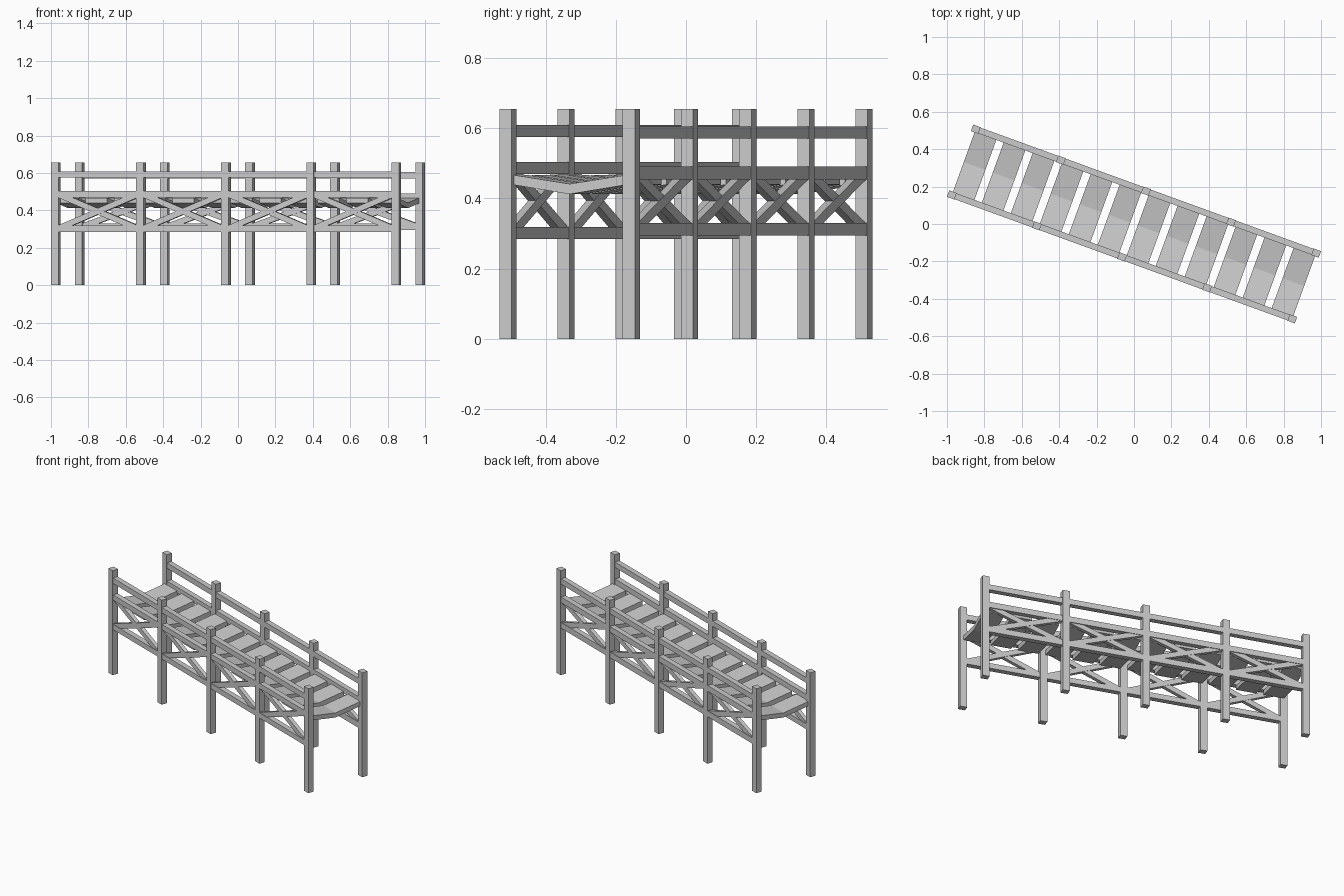
import bpy, bmesh, math
from mathutils import Matrix

if "Cube" in bpy.data.objects:
    bpy.data.objects.remove(bpy.data.objects["Cube"])

L, W = 0.9686, 0.187            # half spacing of the outer posts along / across
PX, PY, PH = 0.042, 0.037, 0.655
BAYS = 4
TURN = Matrix.Rotation(math.radians(-20), 4, 'Z')   # the bridge stands diagonally


def finish(name, bm):
    bmesh.ops.recalc_face_normals(bm, faces=bm.faces)
    me = bpy.data.meshes.new(name)
    bm.to_mesh(me)
    bm.free()
    ob = bpy.data.objects.new(name, me)
    bpy.context.collection.objects.link(ob)
    ob.matrix_world = TURN
    return ob


def box(name, center, size, tilt=0.0):
    bm = bmesh.new()
    m = (Matrix.Translation(center) @ Matrix.Rotation(tilt, 4, 'Y')
         @ Matrix.Diagonal((*size, 1)))
    bmesh.ops.create_cube(bm, size=1, matrix=m)
    return finish(name, bm)


def rail(name, y, z0, z1, thick):
    box(name, (0, y, (z0 + z1) / 2), (2 * L, thick, z1 - z0))


step = 2 * L / BAYS
# each side: name, y sign, height ranges of hand, middle and lower rails
sides = [("front", -1, (0.575, 0.609), (0.470, 0.503), (0.285, 0.318)),
         ("back", 1, (0.570, 0.604), (0.454, 0.490), (0.294, 0.330))]
for side, s, hand, mid, low in sides:
    y = s * W
    # posts
    for i in range(BAYS + 1):
        box(side + "_post", (-L + i * step, y, PH / 2), (PX, PY, PH))
    # rails
    rail(side + "_hand_rail", y, *hand, 0.033)
    rail(side + "_middle_rail", y, *mid, 0.033)
    rail(side + "_lower_rail", y, *low, 0.033)
    # crossed braces in every bay
    za, zb = sum(low) / 2, sum(mid) / 2
    run, rise = step - PX * 0.6, zb - za
    for i in range(BAYS):
        x = -L + (i + 0.5) * step
        for d in (-1, 1):
            box(side + "_brace", (x, y + d * 0.001, (za + zb) / 2),
                (math.hypot(run, rise), 0.024, 0.031),
                d * math.atan2(rise, run))

# sagging deck planks, folded along the middle
COUNT, PW = 12, 0.123
profile = [(-0.174, 0.467), (0, 0.441), (0.174, 0.467),
           (0.174, 0.439), (0, 0.412), (-0.174, 0.439)]
for i in range(COUNT):
    x0 = -L + i * (2 * L - PW) / (COUNT - 1)
    bm = bmesh.new()
    a = [bm.verts.new((x0, y, z)) for y, z in profile]
    b = [bm.verts.new((x0 + PW, y, z)) for y, z in profile]
    bm.faces.new(a)
    bm.faces.new(b[::-1])
    for k in range(6):
        n = (k + 1) % 6
        bm.faces.new((a[k], b[k], b[n], a[n]))
    finish("deck_plank", bm)
